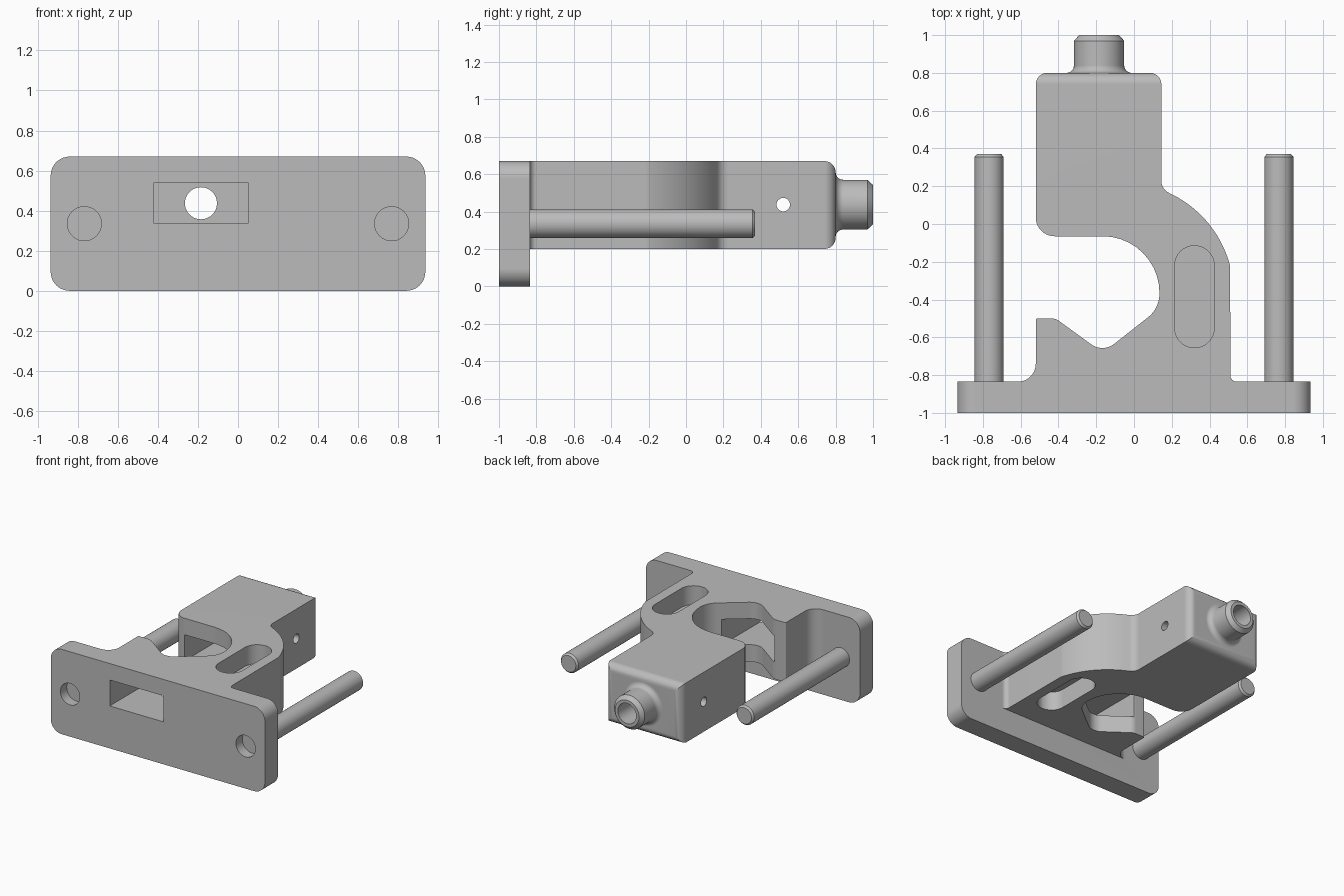
import bpy, bmesh, math
from mathutils import Vector

old = bpy.data.objects.get("Cube")
if old:
    bpy.data.objects.remove(old, do_unlink=True)

grey = bpy.data.materials.new("plain_grey")
grey.use_nodes = True
GREY = (0.5, 0.5, 0.5, 1)
grey.diffuse_color = GREY
grey.node_tree.nodes["Principled BSDF"].inputs["Base Color"].default_value = GREY

# How a 2D profile point and a height map to 3D for each extrusion axis
AXES = {
    "X": lambda a, b, h: (h, a, b),
    "Y": lambda a, b, h: (a, h, b),
    "Z": lambda a, b, h: (a, b, h),
}


def rounded(corners, steps=10):
    """Turn (x, y, radius) corners into an outline with filleted corners."""
    out = []
    for i, (x, y, r) in enumerate(corners):
        p = Vector((x, y))
        if not r:
            out.append(p)
            continue
        a = (Vector(corners[i - 1][:2]) - p).normalized()
        b = (Vector(corners[(i + 1) % len(corners)][:2]) - p).normalized()
        half = a.angle(b) / 2
        centre = p + (a + b).normalized() * (r / math.sin(half))
        start = p + a * (r / math.tan(half)) - centre
        end = p + b * (r / math.tan(half)) - centre
        sweep = math.pi - 2 * half
        for k in range(steps + 1):
            t = k / steps
            out.append(centre + (start * math.sin((1 - t) * sweep)
                                 + end * math.sin(t * sweep)) / math.sin(sweep))
    return out


def finish(name, bm):
    bmesh.ops.recalc_face_normals(bm, faces=bm.faces)
    mesh = bpy.data.meshes.new(name)
    bm.to_mesh(mesh)
    bm.free()
    mesh.materials.append(grey)
    obj = bpy.data.objects.new(name, mesh)
    bpy.context.collection.objects.link(obj)
    return obj


def prism_mesh(outline, lo, hi, axis):
    bm = bmesh.new()
    place = AXES[axis]
    low, high = [[bm.verts.new(place(a, b, h)) for a, b in outline] for h in (lo, hi)]
    bm.faces.new(low)
    bm.faces.new(high)
    n = len(low)
    for i in range(n):
        j = (i + 1) % n
        bm.faces.new((low[i], low[j], high[j], high[i]))
    return bm


def prism(name, outline, lo, hi, axis):
    return finish(name, prism_mesh(outline, lo, hi, axis))


def rect(x0, x1, y0, y1, r=0):
    return rounded([(x0, y0, r), (x1, y0, r), (x1, y1, r), (x0, y1, r)])


def circle(cx, cy, r, n=48):
    turn = math.tau / n
    return [(cx + r * math.cos(i * turn), cy + r * math.sin(i * turn)) for i in range(n)]


def lathe(name, profile, x, z):
    """Revolve (radius, y) points about a line parallel to y, with end caps."""
    bm = bmesh.new()
    rings = [[bm.verts.new((a, y, b)) for a, b in circle(x, z, r)] for r, y in profile]
    for ring, after in zip(rings, rings[1:]):
        for i in range(len(ring)):
            j = (i + 1) % len(ring)
            bm.faces.new((ring[i], ring[j], after[j], after[i]))
    bm.faces.new(rings[0])
    bm.faces.new(rings[-1])
    return finish(name, bm)


def combine(target, tool, operation):
    bpy.context.view_layer.objects.active = target
    mod = target.modifiers.new("combine", "BOOLEAN")
    mod.operation, mod.solver, mod.object = operation, "EXACT", tool
    bpy.ops.object.modifier_apply(modifier=mod.name)
    bpy.data.objects.remove(tool, do_unlink=True)


def smooth(obj):
    bpy.ops.object.select_all(action="DESELECT")
    obj.select_set(True)
    bpy.context.view_layer.objects.active = obj
    bpy.ops.object.shade_smooth_by_angle(angle=math.radians(30))
    obj.modifiers.new("flat_faces", "WEIGHTED_NORMAL").keep_sharp = True


BOTTOM, TOP, BACK = 0.2, 0.67, 0.8
PLATE_BACK = -0.835
BORE_X, BORE_Z = -0.185, 0.437
ROD_X, ROD_Z = 0.767, 0.335

# Hooked body: block, curved neck and V-shaped jaw
arc = [math.radians(63.5 - 49 * i / 14) for i in range(15)]
neck = [(-0.06 + 0.588 * math.cos(a), -0.37 + 0.588 * math.sin(a), 0) for a in arc]
body_outline = rounded([
    (-0.615, -0.9, 0), (-0.615, PLATE_BACK, 0), (-0.52, PLATE_BACK, 0.0949),
    (-0.52, -0.5, 0.01), (-0.415, -0.5, 0.07), (-0.165, -0.682, 0.1),
    (0.135, -0.446, 0.16), (0.135, -0.065, 0.3), (-0.52, -0.065, 0.1),
    (-0.52, BACK, 0), (0.145, BACK, 0), (0.145, 0.185, 0.07),
    *neck,
    (0.51, PLATE_BACK, 0.035), (0.545, PLATE_BACK, 0), (0.545, -0.9, 0),
])
bm = prism_mesh(body_outline, BOTTOM, TOP, "Z")
bmesh.ops.recalc_face_normals(bm, faces=bm.faces)
rim = [e for e in bm.edges if all(abs(v.co.y - BACK) < 1e-4 for v in e.verts)]
bmesh.ops.bevel(bm, geom=rim, offset=0.06, segments=6, profile=0.5, affect="EDGES")
body = finish("bracket_body", bm)

# Mounting plate
plate = prism("mounting_plate", rect(-0.935, 0.935, 0, TOP, 0.095), -1, PLATE_BACK, "Y")
combine(body, plate, "UNION")

# Nozzle with a flared root and chamfered tip
flare = [math.radians(15 * i) for i in range(7)]
nozzle_profile = [(0.173, 0.77)]
nozzle_profile += [(0.173 - 0.04 * math.sin(a), 0.84 - 0.04 * math.cos(a)) for a in flare]
nozzle_profile += [(0.133, 0.97), (0.105, 1)]
combine(body, lathe("nozzle", nozzle_profile, BORE_X, BORE_Z), "UNION")

# Openings: window and pocket, bore, cross pin hole
cutters = [
    prism("window_cutter", rect(-0.42, 0.05, 0.335, 0.54), -1.1, 0.62, "Y"),
    prism("bore_cutter", circle(BORE_X, BORE_Z, 0.08), 0.5, 1.1, "Y"),
    prism("pin_hole_cutter", circle(0.52, BORE_Z, 0.036, 32), -0.7, 0.4, "X"),
]
# Blind slots in the top and the underside of the neck
slot = rect(0.215, 0.425, -0.655, -0.115, 0.1049)
cutters.append(prism("top_slot_cutter", slot, TOP - 0.15, TOP + 0.1, "Z"))
cutters.append(prism("bottom_slot_cutter", slot, BOTTOM - 0.1, BOTTOM + 0.15, "Z"))
# Shallow sockets in the front of the plate
for side in (-1, 1):
    cutters.append(prism("socket_cutter", circle(side * ROD_X, ROD_Z, 0.085), -1.1, -0.92, "Y"))
for cutter in cutters:
    combine(body, cutter, "DIFFERENCE")
smooth(body)

# Guide rods
for side, label in ((1, "left"), (-1, "right")):
    rod = lathe(label + "_guide_rod",
                [(0.077, -0.845), (0.077, 0.355), (0.064, 0.37)], side * ROD_X, ROD_Z)
    smooth(rod)
